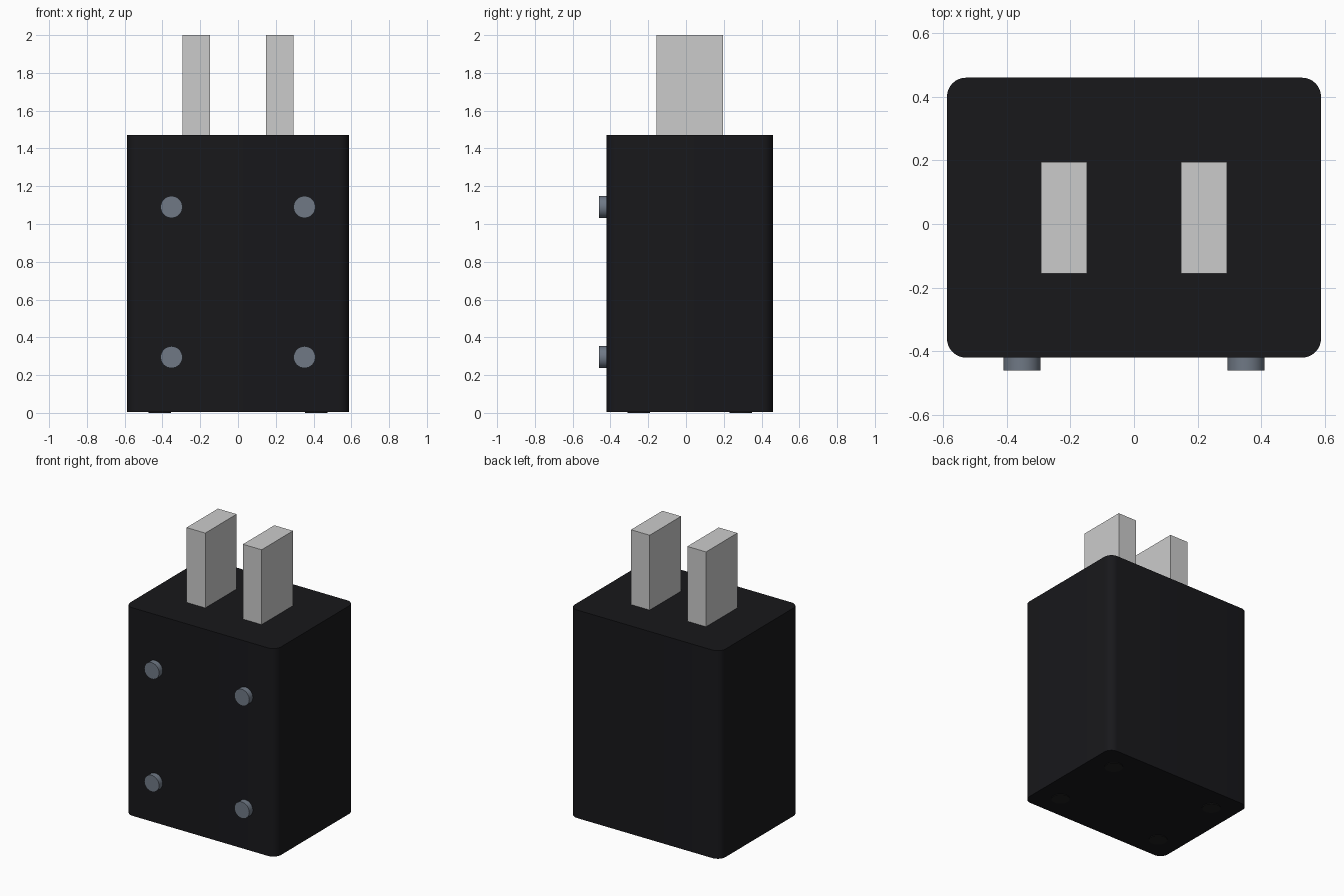
import bpy, bmesh
from math import radians

if "Cube" in bpy.data.objects:
    bpy.data.objects.remove(bpy.data.objects["Cube"])


def material(name, rgb):
    m = bpy.data.materials.new(name)
    m.diffuse_color = (*rgb, 1)
    m.use_nodes = True
    m.node_tree.nodes["Principled BSDF"].inputs["Base Color"].default_value = m.diffuse_color
    return m


black = material("black_plastic", (0.009, 0.009, 0.011))
rubber = material("dark_rubber", (0.014, 0.014, 0.014))
steel = material("blue_grey_metal", (0.16, 0.19, 0.235))


def box(name, lo, hi, mat=None, radius=0):
    """Box from two corners, with optional rounded vertical edges."""
    bm = bmesh.new()
    bmesh.ops.create_cube(bm, size=1)
    for v in bm.verts:
        v.co = [(a + b) / 2 + c * (b - a) for a, b, c in zip(lo, hi, v.co)]
    if radius:
        upright = [e for e in bm.edges
                   if abs(e.verts[0].co.z - e.verts[1].co.z) > 0.1]
        bmesh.ops.bevel(bm, geom=upright, offset=radius, segments=8,
                        profile=0.5, affect='EDGES')
    me = bpy.data.meshes.new(name)
    bm.to_mesh(me)
    bm.free()
    ob = bpy.data.objects.new(name, me)
    bpy.context.collection.objects.link(ob)
    if mat:
        me.materials.append(mat)
    if radius:
        smooth(ob)
    return ob


def smooth(ob):
    bpy.ops.object.select_all(action='DESELECT')
    ob.select_set(True)
    bpy.context.view_layer.objects.active = ob
    bpy.ops.object.shade_smooth_by_angle(angle=radians(30))


def disc(name, loc, radius, depth, mat, rot=(0, 0, 0)):
    bpy.ops.mesh.primitive_cylinder_add(vertices=32, radius=radius, depth=depth,
                                        location=loc, rotation=rot)
    ob = bpy.context.object
    ob.name = name
    ob.data.materials.append(mat)
    smooth(ob)


# Housing with rounded upright corners
box("housing", (-0.588, -0.42, 0.004), (0.588, 0.46, 1.472), black, 0.06)

for side, s in (("left", -1), ("right", 1)):
    # Flat contact prongs on top
    box(f"prong_{side}", (s * 0.22 - 0.073, -0.155, 1.46),
        (s * 0.22 + 0.073, 0.195, 2.0))
    # Round rivets on the front face
    for level, z in (("lower", 0.295), ("upper", 1.09)):
        disc(f"rivet_{level}_{side}", (s * 0.352, -0.435, z), 0.058, 0.05,
             steel, (radians(90), 0, 0))
    # Thin pads under the base
    for end, y in (("front", -0.25), ("back", 0.29)):
        disc(f"foot_{end}_{side}", (s * 0.415, y, 0.01), 0.06, 0.02, rubber)
